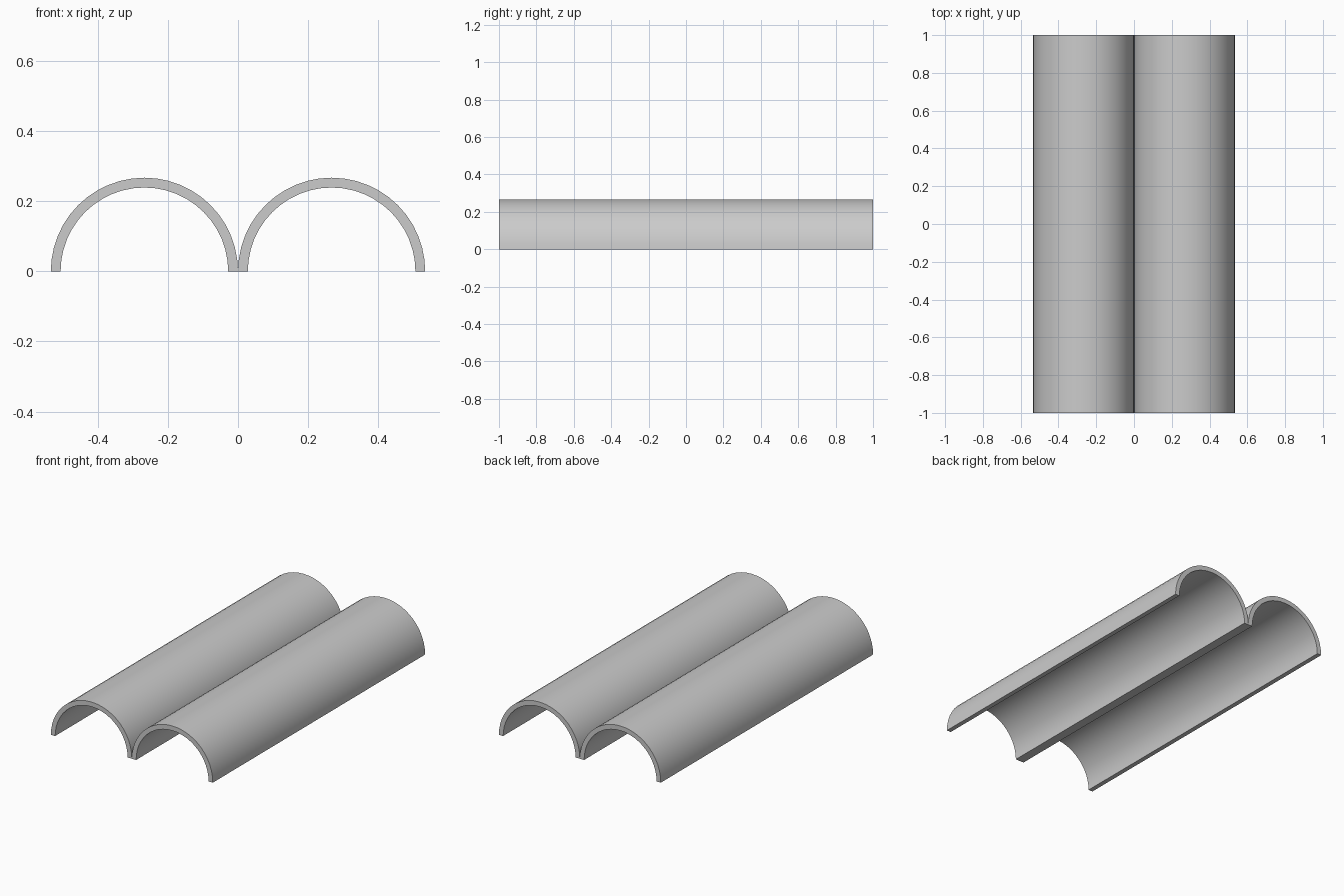
import bpy, bmesh
from math import sin, cos, pi, radians

if "Cube" in bpy.data.objects:
    bpy.data.objects.remove(bpy.data.objects["Cube"])

R_OUT, R_IN, HALF_LEN, SEGS = 0.267, 0.239, 1.0, 24


def half_pipe(name, cx):
    # Closed arch profile: outer arc, then inner arc back
    outer = [(R_OUT, pi * i / SEGS) for i in range(SEGS + 1)]
    inner = [(R_IN, a) for _, a in outer]
    bm = bmesh.new()
    rings = []
    for y in (-HALF_LEN, HALF_LEN):
        rings.append([[bm.verts.new((cx + r * cos(a), y, r * sin(a))) for r, a in arc]
                      for arc in (outer, inner)])
    (fo, fi), (bo, bi) = rings
    for i in range(SEGS):
        bm.faces.new((fo[i], bo[i], bo[i + 1], fo[i + 1]))  # outer skin
        bm.faces.new((fi[i], fi[i + 1], bi[i + 1], bi[i]))  # inner skin
        bm.faces.new((fo[i], fo[i + 1], fi[i + 1], fi[i]))  # front rim
        bm.faces.new((bo[i], bi[i], bi[i + 1], bo[i + 1]))  # back rim
    for i in (0, SEGS):
        bm.faces.new((fo[i], fi[i], bi[i], bo[i]))          # foot strips
    bmesh.ops.recalc_face_normals(bm, faces=bm.faces)
    mesh = bpy.data.meshes.new(name)
    bm.to_mesh(mesh)
    bm.free()
    obj = bpy.data.objects.new(name, mesh)
    bpy.context.collection.objects.link(obj)
    bpy.ops.object.select_all(action='DESELECT')
    obj.select_set(True)
    bpy.context.view_layer.objects.active = obj
    bpy.ops.object.shade_smooth_by_angle(angle=radians(30))


# Two arched tiles side by side
half_pipe("left_roof_tile", -R_OUT)
half_pipe("right_roof_tile", R_OUT)
